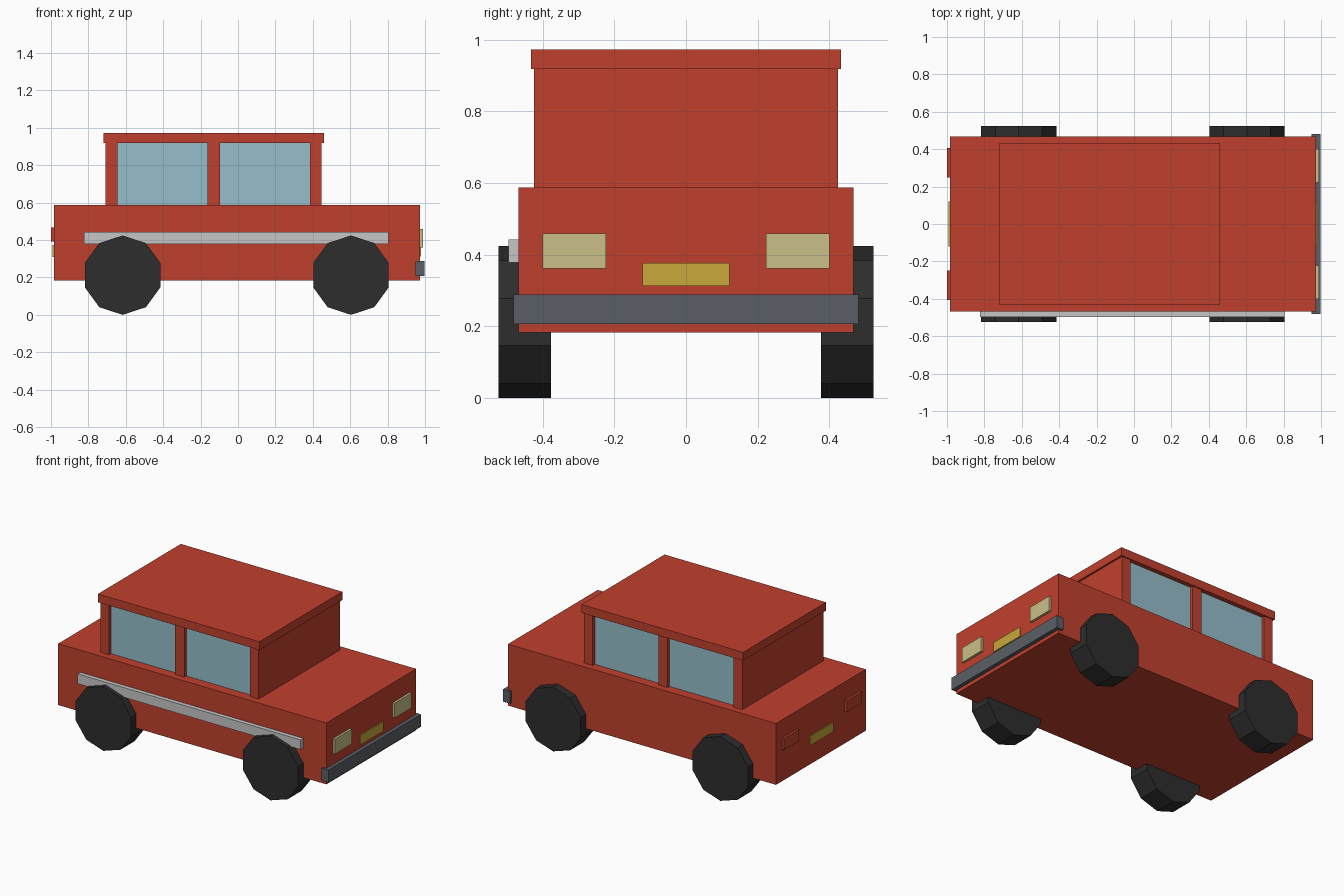
import bpy, math

if "Cube" in bpy.data.objects:
    bpy.data.objects.remove(bpy.data.objects["Cube"])


def material(name, rgb):
    """Flat colour from sRGB 0-255 values, stored as linear."""
    lin = [(c / 255 / 12.92) if c < 11 else ((c / 255 + 0.055) / 1.055) ** 2.4 for c in rgb]
    m = bpy.data.materials.new(name)
    m.diffuse_color = (*lin, 1)
    m.use_nodes = True
    m.node_tree.nodes["Principled BSDF"].inputs["Base Color"].default_value = m.diffuse_color
    return m


RED = material("red paint", (192, 64, 45))
GLASS = material("window glass", (150, 190, 203))
RUBBER = material("black rubber", (45, 45, 45))
CHROME = material("pale trim", (198, 198, 198))
STEEL = material("grey bumper", (90, 95, 102))
LAMP = material("cream lamp", (202, 192, 136))
YELLOW = material("yellow plate", (200, 168, 58))


def box(name, x, y, z, mat):
    """Box from (min, max) pairs."""
    bpy.ops.mesh.primitive_cube_add(size=1, location=[sum(p) / 2 for p in (x, y, z)])
    ob = bpy.context.object
    ob.name = name
    ob.scale = [p[1] - p[0] for p in (x, y, z)]
    bpy.ops.object.transform_apply(location=False, rotation=False, scale=True)
    ob.data.materials.append(mat)
    return ob


# Lower body
box("body", (-0.985, 0.973), (-0.468, 0.468), (0.183, 0.588), RED)

# Cabin: full-width posts with recessed glass between them
SILL, TOP = 0.588, 0.918
posts = [(-0.708, -0.645), (-0.162, -0.095), (0.384, 0.447)]
for name, x in zip(("rear_cabin_wall", "middle_post", "front_cabin_wall"), posts):
    box(name, x, (-0.424, 0.424), (SILL, TOP), RED)
for name, a, b in (("rear_windows", 0, 1), ("front_windows", 1, 2)):
    box(name, (posts[a][1], posts[b][0]), (-0.403, 0.403), (SILL, TOP), GLASS)
box("roof", (-0.72, 0.459), (-0.432, 0.432), (TOP, 0.973), RED)

# Wheels: ten-sided, with a corner pointing straight up
R = 0.212
for end, x in (("rear", -0.617), ("front", 0.604)):
    for side, s in (("right", -1), ("left", 1)):
        bpy.ops.mesh.primitive_cylinder_add(
            vertices=10, radius=R, depth=0.146,
            location=(x, s * 0.45, R), rotation=(math.pi / 2, 0, 0))
        wheel = bpy.context.object
        wheel.name = f"{end}_{side}_wheel"
        wheel.data.materials.append(RUBBER)

# Trim strip on one side only, and the front bumper
box("side_trim", (-0.823, 0.805), (-0.496, -0.46), (0.378, 0.442), CHROME)
box("front_bumper", (0.948, 0.998), (-0.482, 0.482), (0.207, 0.289), STEEL)

# Lamps and number plates
for side, s in (("right", -1), ("left", 1)):
    box(f"{side}_headlight", (0.96, 0.988), sorted((s * 0.223, s * 0.4)), (0.361, 0.459), LAMP)
    box(f"{side}_tail_light", (-1.0, -0.97), sorted((s * 0.248, s * 0.406)), (0.393, 0.468), RED)
box("front_plate", (0.971, 0.979), (-0.121, 0.121), (0.312, 0.376), YELLOW)
box("rear_plate", (-0.991, -0.983), (-0.121, 0.121), (0.31, 0.372), YELLOW)
